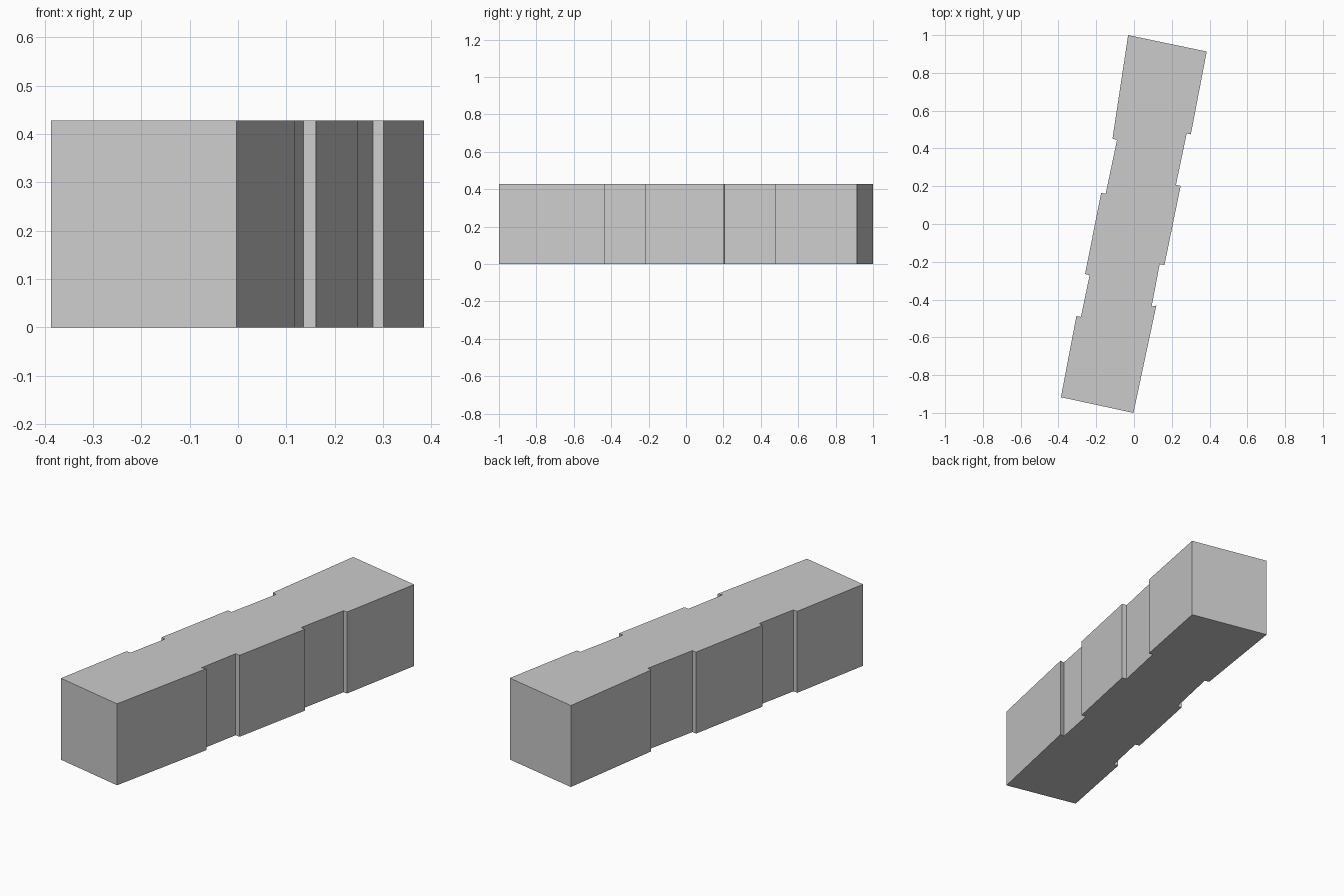
import bpy, bmesh

# Remove the default object
cube = bpy.data.objects.get("Cube")
if cube:
    bpy.data.objects.remove(cube, do_unlink=True)

HEIGHT = 0.428

# Plain grey used on the whole block
grey = bpy.data.materials.new("plain_grey")
grey.use_nodes = True
colour = (0.6, 0.6, 0.6, 1.0)
grey.diffuse_color = colour
grey.node_tree.nodes["Principled BSDF"].inputs["Base Color"].default_value = colour

# Stepped footprint: right-hand facade going back, then the other returning
east_side = [(-0.003, -1.0), (0.118, -0.432), (0.093, -0.437), (0.136, -0.213),
             (0.161, -0.218), (0.247, 0.202), (0.222, 0.207), (0.279, 0.479),
             (0.301, 0.475), (0.385, 0.913)]
west_side = [(-0.031, 1.0), (-0.114, 0.452), (-0.09, 0.445), (-0.15, 0.16),
             (-0.174, 0.165), (-0.259, -0.265), (-0.235, -0.271), (-0.281, -0.492),
             (-0.305, -0.487), (-0.387, -0.917)]

# Extrude the footprint into the building block
bm = bmesh.new()
base = bm.faces.new([bm.verts.new((x, y, 0)) for x, y in east_side + west_side])
top = bmesh.ops.extrude_face_region(bm, geom=[base], use_keep_orig=True)
for item in top["geom"]:
    if isinstance(item, bmesh.types.BMVert):
        item.co.z = HEIGHT
bmesh.ops.recalc_face_normals(bm, faces=bm.faces)

mesh = bpy.data.meshes.new("building_block")
bm.to_mesh(mesh)
bm.free()
mesh.materials.append(grey)
block = bpy.data.objects.new("building_block", mesh)
bpy.context.collection.objects.link(block)
